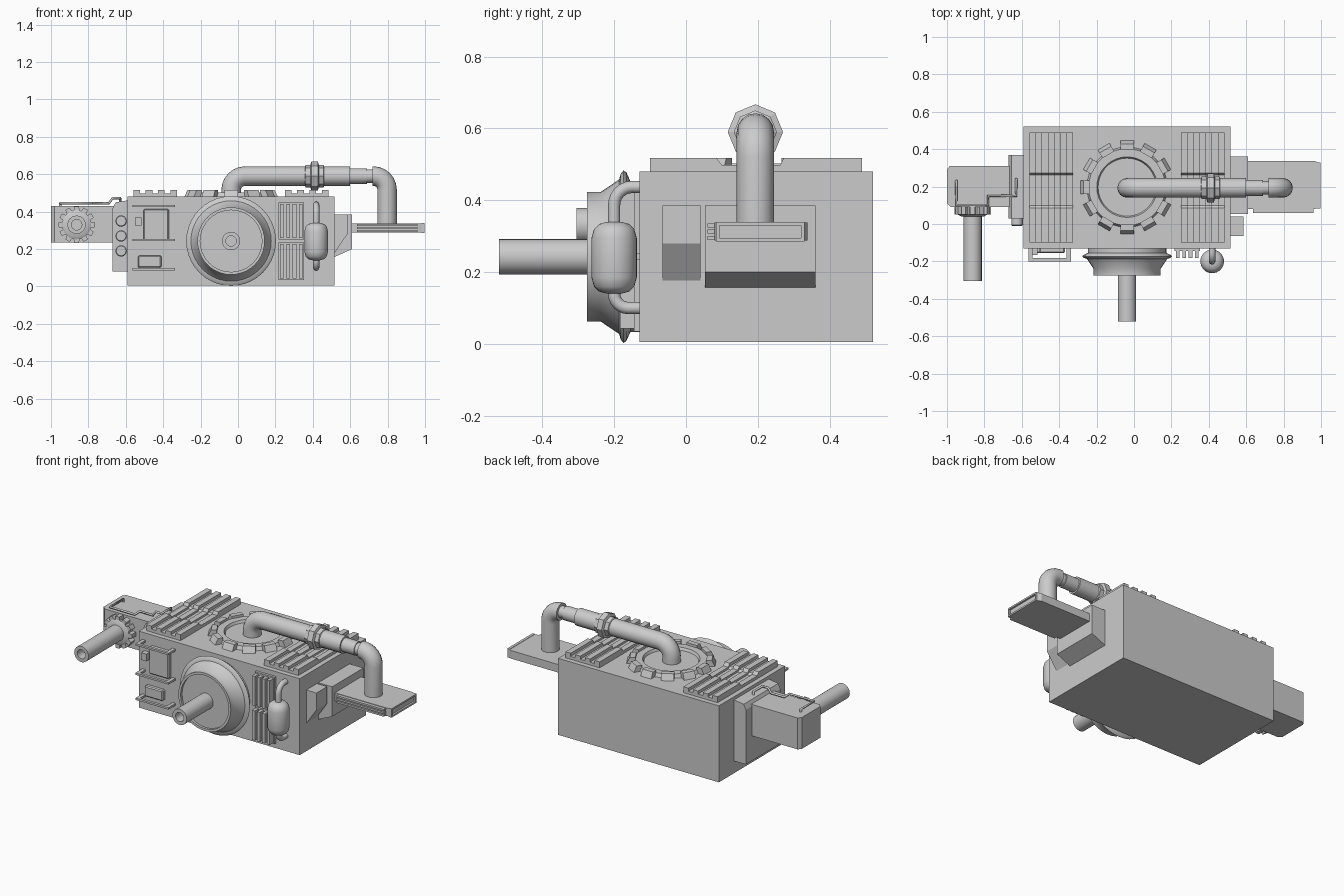
import bpy, bmesh, math
from mathutils import Vector, Matrix

if "Cube" in bpy.data.objects:
    bpy.data.objects.remove(bpy.data.objects["Cube"])


def finish(name, bm, smooth=False, bevel=0):
    bmesh.ops.recalc_face_normals(bm, faces=bm.faces)
    me = bpy.data.meshes.new(name)
    bm.to_mesh(me)
    bm.free()
    ob = bpy.data.objects.new(name, me)
    bpy.context.collection.objects.link(ob)
    if bevel:
        m = ob.modifiers.new("bevel", 'BEVEL')
        m.width, m.segments = bevel, 1
    if smooth:
        bpy.ops.object.select_all(action='DESELECT')
        ob.select_set(True)
        bpy.context.view_layer.objects.active = ob
        bpy.ops.object.shade_smooth_by_angle(angle=math.radians(35))
    return ob


def box(name, x0, x1, y0, y1, z0, z1, bevel=0):
    bm = bmesh.new()
    bmesh.ops.create_cube(bm, size=1)
    for v in bm.verts:
        v.co = (x0 + (v.co.x + .5) * (x1 - x0), y0 + (v.co.y + .5) * (y1 - y0),
                z0 + (v.co.z + .5) * (z1 - z0))
    return finish(name, bm, bevel=bevel)


def prism(name, pts, axis, a, b, mat=None):
    """Extrude a closed 2D profile along x, y or z from a to b."""
    put = {'x': lambda p, t: (t, *p), 'y': lambda p, t: (p[0], t, p[1]),
           'z': lambda p, t: (*p, t)}[axis]
    bm = bmesh.new()
    f = bm.faces.new([bm.verts.new(put(p, a)) for p in pts])
    r = bmesh.ops.extrude_face_region(bm, geom=[f])
    d = Vector(put((0, 0), b - a))
    for v in r['geom']:
        if isinstance(v, bmesh.types.BMVert):
            v.co += d
    if mat:
        bm.transform(mat)
    return finish(name, bm)


AXES = {'z': Matrix.Identity(4), '-y': Matrix.Rotation(math.pi / 2, 4, 'X'),
        'x': Matrix.Rotation(math.pi / 2, 4, 'Y')}


def lathe(name, prof, centre, axis='z', n=32, spin=0):
    """Revolve (radius, height) points; the ends close on the axis."""
    bm = bmesh.new()
    rings = []
    for r, h in prof:
        rings.append([bm.verts.new((r * math.cos(a), r * math.sin(a), h)) for a in
                      (2 * math.pi * i / n + spin for i in range(n))])
    for p, q in zip(rings, rings[1:]):
        for i in range(n):
            bm.faces.new((p[i], p[(i + 1) % n], q[(i + 1) % n], q[i]))
    bm.faces.new(rings[0])
    bm.faces.new(rings[-1])
    bm.transform(Matrix.Translation(centre) @ AXES[axis])
    return finish(name, bm, smooth=n > 8)


def pipe(name, pts, r, fillet=0, res=4):
    """Round tube along a path with rounded corners."""
    P = [Vector(p) for p in pts]
    path = [P[0]]
    for a, b, c in zip(P, P[1:], P[2:]):
        if fillet:
            s, e = b + (a - b).normalized() * fillet, b + (c - b).normalized() * fillet
            for i in range(7):
                ang = i / 6 * math.pi / 2
                path.append(s + (b - s) * math.sin(ang) + (e - b) * (1 - math.cos(ang)))
        else:
            path.append(b)
    path.append(P[-1])
    cu = bpy.data.curves.new(name, 'CURVE')
    cu.dimensions, cu.bevel_depth, cu.bevel_resolution, cu.use_fill_caps = '3D', r, res, True
    sp = cu.splines.new('POLY')
    sp.points.add(len(path) - 1)
    for p, co in zip(sp.points, path):
        p.co = (*co, 1)
    ob = bpy.data.objects.new(name, cu)
    bpy.context.collection.objects.link(ob)
    return ob


# Main housing
box("housing", -.59, .515, -.13, .52, 0.005, .48)

# Front drum with flange, cone and hollow shaft
lathe("front_drum", [(.21, 0), (.21, .025), (.235, .036), (.24, .044), (.23, .052), (.215, .056),
                     (.18, .108), (.18, .145), (.165, .145), (.165, .13)],
      (-.037, -.13, .243), '-y', 40)


def shaft(name, x, y, z, length):
    lathe(name, [(.049, 0), (.049, length), (.028, length), (.028, length - .06)], (x, y, z), '-y', 24)


shaft("front_shaft", -.037, -.24, .243, .28)

# Left arm: mounting plate, block, rollers
prism("arm_mount", [(-.67, .08), (-.59, .08), (-.59, .46), (-.655, .45), (-.67, .42)], 'y', .03, .37)
prism("arm_block", [(-1, .11), (-.98, .09), (-.66, .09), (-.66, .31), (-.985, .31), (-1, .29)],
      'z', .235, .43)
for i in range(3):
    lathe("mount_button", [(.031, 0), (.031, .035), (.026, .04)], (-.625, .03, .19 + .08 * i), '-y', 12)

# Left gear collar and shaft
lathe("gear_hub", [(.078, 0), (.078, .04), (.06, .05)], (-.863, .09, .33), '-y', 24)
for i in range(12):
    m = Matrix.Translation((-.863, 0, .33)) @ Matrix.Rotation(i * math.pi / 6, 4, 'Y')
    prism("gear_tooth", [(-.016, .07), (.016, .07), (.013, .098), (-.013, .098)], 'y', .05, .09, m)
shaft("arm_shaft", -.863, .06, .33, .365)

# Thin cable on top of the arm
pipe("arm_cable", [(-.95, .23, .43), (-.95, .23, .445), (-.95, .1, .445), (-.78, .1, .445),
                   (-.78, .15, .445), (-.69, .15, .445), (-.67, .15, .472), (-.63, .15, .472),
                   (-.63, .24, .472), (-.63, .24, .43)], .007, 0, 2)

# Roof rails: raised at both ends, lower in the middle
side = [(-.1, .48), (-.1, .517), (.085, .517), (.1, .498), (.262, .498), (.272, .517),
        (.49, .517), (.49, .48)]
low = [(y, min(z, .498) if z > .5 else z - .012 * (z > .49)) for y, z in side]
for x0, x1 in ((-.56, -.325), (.25, .485)):
    prism("rail_bed", low, 'x', x0, x1)
    for k in range(4):
        x = x0 + k * (x1 - x0 - .035) / 3
        prism("roof_rail", side, 'x', x, x + .035)

# Roof ring with recessed floor and wedge teeth
lathe("roof_ring", [(.215, 0), (.205, .022), (.162, .022), (.155, .006)], (-.037, .197, .48), 'z', 36)
for i in range(12):
    m = Matrix.Translation((-.037, .197, 0)) @ Matrix.Rotation(i * math.pi / 6, 4, 'Z')
    prism("roof_tooth", [(.2, .48), (.25, .48), (.232, .517), (.2, .517)], 'y', -.036, .036, m)

# Roof pipe with octagonal coupling
Y, Z = .193, .59
pipe("roof_pipe", [(-.037, Y, .48), (-.037, Y, Z), (.6, Y, Z)], .052, .075, 6)
lathe("pipe_coupling", [(.05, 0), (.06, .005), (.06, .03), (.077, .035), (.077, .07), (.06, .075),
                        (.06, .1), (.05, .105)], (.357, Y, Z), 'x', 8)
lathe("pipe_neck", [(.042, 0), (.042, .09), (.03, .09), (.03, .14)], (.6, Y, Z), 'x', 24)
lathe("pipe_collar", [(.036, 0), (.036, .04)], (.68, Y, Z), 'x', 24)
pipe("pipe_drop", [(.72, Y, Z), (.797, Y, Z), (.797, Y, .33)], .052, .072, 6)

# Right bracket, side block and outrigger plate
prism("side_bracket", [(.51, .155), (.61, .2), (.61, .385), (.51, .385)], 'y', .053, .36)
prism("side_block", [(.51, .17), (.585, .28), (.585, .385), (.51, .385)], 'y', -.065, .04)
prism("outrigger_plate", [(.6, .08), (.965, .08), (.985, .085), (.985, .328), (.965, .338), (.6, .338)],
      'z', .288, .338)
for z0, z1 in ((.285, .295), (.33, .34)):
    box("plate_end_rim", .98, .997, .083, .33, z0, z1)
for y in (.083, .32):
    box("plate_end_rim", .98, .997, y, y + .01, .285, .34)
for i in range(3):
    box("plate_rod", .635, .96, .06, .09, .29 + .017 * i, .301 + .017 * i)

# Front grille bars in two stacked groups
for z0, z1 in ((.035, .235), (.25, .45)):
    box("grille_back", .217, .353, -.145, -.12, z0, z1)
    for i in range(4):
        x = .224 + .034 * i
        box("grille_bar", x, x + .02, -.183, -.13, z0 + .008, z1 - .008)

# Front tank with feed pipes
lathe("tank", [(.02, -.1), (.042, -.094), (.056, -.08), (.063, -.055), (.063, .055), (.056, .08),
               (.042, .094), (.02, .1)], (.418, -.2, .24))
pipe("tank_pipe_top", [(.418, -.2, .32), (.418, -.2, .437), (.418, -.12, .437)], .017, .05)
pipe("tank_pipe_bottom", [(.418, -.2, .16), (.418, -.2, .1), (.418, -.12, .1)], .017, .04)

# Front left handles and panels
for z in (.43, .248, .092):
    box("handle_bar", -.565, -.338, -.2, -.183, z - .006, z + .006)
    for x in (-.565, -.36):
        box("handle_post", x, x + .022, -.19, -.13, z - .006, z + .006)
box("upper_panel", -.505, -.37, -.155, -.12, .248, .415, .006)
box("small_switch", -.55, -.515, -.165, -.12, .325, .37)
box("lower_panel", -.535, -.41, -.155, -.12, .1, .165, .006)
